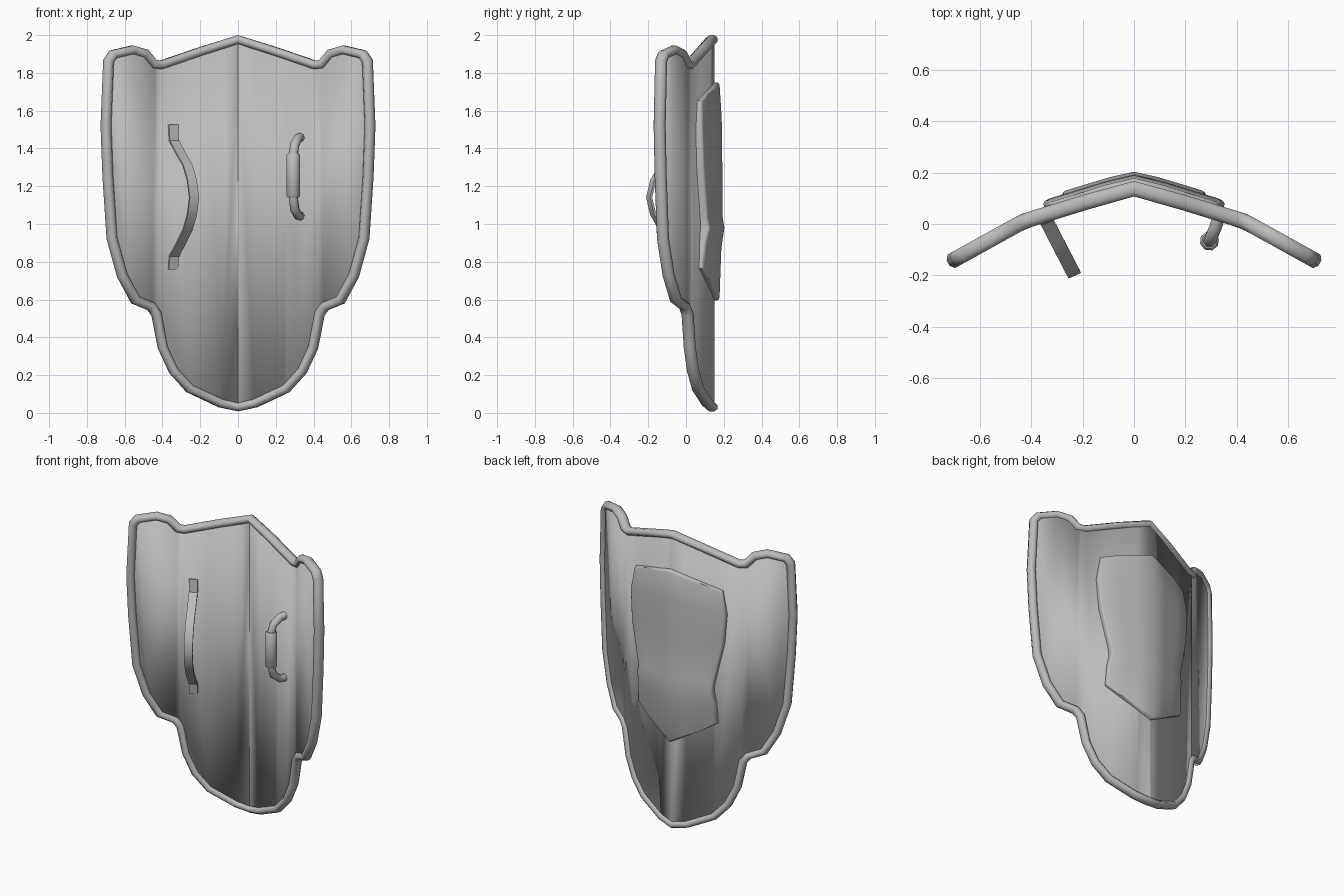
import bpy, bmesh, math
from mathutils import Vector

if "Cube" in bpy.data.objects:
    bpy.data.objects.remove(bpy.data.objects["Cube"])

grey = bpy.data.materials.new("steel grey")
grey.use_nodes = True
COLOUR = (0.5, 0.5, 0.5, 1)
grey.diffuse_color = COLOUR
grey.node_tree.nodes["Principled BSDF"].inputs["Base Color"].default_value = COLOUR

# Depth of the folded shield at distance |x| from its centre line
BEND = [(0, 0.137), (0.09, 0.115), (0.43, 0.01), (0.8, -0.195)]


def depth(x):
    x = abs(x)
    for (a, ya), (b, yb) in zip(BEND, BEND[1:]):
        if x <= b:
            return ya + (yb - ya) * (x - a) / (b - a)
    return BEND[-1][1]


def on_shield(x, z, out=0.0):
    """Point on the folded surface, pushed toward the back by out."""
    slope = (depth(x + 0.03) - depth(x - 0.03)) / 0.06
    n = Vector((-slope, 1, 0)).normalized()
    return Vector((x, depth(x), z)) + n * out


def finish(name, bm, angle=40):
    bmesh.ops.recalc_face_normals(bm, faces=bm.faces)
    mesh = bpy.data.meshes.new(name)
    bm.to_mesh(mesh)
    bm.free()
    ob = bpy.data.objects.new(name, mesh)
    bpy.context.collection.objects.link(ob)
    mesh.materials.append(grey)
    bpy.ops.object.select_all(action="DESELECT")
    ob.select_set(True)
    bpy.context.view_layer.objects.active = ob
    bpy.ops.object.shade_smooth_by_angle(angle=math.radians(angle))
    return ob


def loft(name, rings, closed_rows=False, closed_ring=True, caps=True, angle=40):
    """Skin a list of equal-length rings of points."""
    bm = bmesh.new()
    vs = [[bm.verts.new(p) for p in r] for r in rings]
    n = len(vs[0])
    for i in range(len(vs) if closed_rows else len(vs) - 1):
        a, b = vs[i], vs[(i + 1) % len(vs)]
        for j in range(n if closed_ring else n - 1):
            k = (j + 1) % n
            bm.faces.new((a[j], a[k], b[k], b[j]))
    if caps and not closed_rows:
        bm.faces.new(vs[0])
        bm.faces.new(vs[-1])
    return finish(name, bm, angle)


# Outer outline of the left half, from top centre to bottom centre
HALF = [(0, 2.0), (0.2, 1.937), (0.41, 1.865), (0.435, 1.868), (0.48, 1.922),
        (0.56, 1.945), (0.675, 1.918), (0.708, 1.87), (0.722, 1.52), (0.712, 1.25),
        (0.69, 0.92), (0.635, 0.72), (0.56, 0.58), (0.475, 0.545), (0.453, 0.515),
        (0.42, 0.34), (0.36, 0.21), (0.27, 0.11), (0.1, 0.03), (0, 0.008)]
OUTLINE = HALF + [(-x, z) for x, z in HALF[-2:0:-1]]


def inset(points, dist):
    """Move a clockwise outline inward with mitred corners."""
    result = []
    for i, p in enumerate(points):
        p = Vector(p)
        d0 = (p - Vector(points[i - 1])).normalized()
        d1 = (Vector(points[(i + 1) % len(points)]) - p).normalized()
        n0, n1 = Vector((d0.y, -d0.x)), Vector((d1.y, -d1.x))
        result.append(p + (n0 + n1) * dist / (1 + n0.dot(n1)))
    return result


# Rounded rim: the profile is (inward distance, thickness offset)
PROFILE = [(0, -0.012), (0.012, -0.03), (0.032, -0.03), (0.045, -0.014),
           (0.045, 0.014), (0.032, 0.03), (0.012, 0.03), (0, 0.012)]
rings = [[on_shield(p.x, p.y, v) for p in inset(OUTLINE, u)] for u, v in PROFILE]
loft("rim", rings, closed_rows=True, angle=60)

# Folded panel, sliced into upright strips
bm = bmesh.new()
bm.faces.new([bm.verts.new((p.x, 0, p.y)) for p in inset(OUTLINE, 0.025)])
for x in (-0.6, -0.43, -0.26, -0.09, 0, 0.09, 0.26, 0.43, 0.6):
    bmesh.ops.bisect_plane(bm, geom=bm.verts[:] + bm.edges[:] + bm.faces[:],
                           plane_co=(x, 0, 0), plane_no=(1, 0, 0))
for v in bm.verts:
    v.co = on_shield(v.co.x, v.co.z)
panel = finish("panel", bm)
solid = panel.modifiers.new("thickness", "SOLIDIFY")
solid.thickness, solid.offset = 0.03, 0

# Raised back plate: rows of half width, edge height, centre height, lift
ROWS = [(0.315, 1.655, 1.75, 0.040), (0.34, 1.5, 1.56, 0.052),
        (0.325, 1.3, 1.32, 0.055), (0.265, 1.03, 1.05, 0.055),
        (0.26, 0.98, 0.98, 0.066), (0.275, 0.9, 0.87, 0.050),
        (0.285, 0.765, 0.595, 0.040)]
STEPS = (-1, -0.65, -0.3, 0, 0.3, 0.65, 1)
bm = bmesh.new()
layers = []
for lifted in (0, 1):
    layers.append([[bm.verts.new(on_shield(s * w, zc + (ze - zc) * abs(s),
                                           lift if lifted else 0.0))
                    for s in STEPS] for w, ze, zc, lift in ROWS])
for grid in layers:
    for a, b in zip(grid, grid[1:]):
        for j in range(len(STEPS) - 1):
            bm.faces.new((a[j], a[j + 1], b[j + 1], b[j]))


def border(g):
    return (g[0][:-1] + [r[-1] for r in g[:-1]] + g[-1][:0:-1]
            + [r[0] for r in g[:0:-1]])


low, high = border(layers[0]), border(layers[1])
for i in range(len(low)):
    bm.faces.new((low[i - 1], low[i], high[i], high[i - 1]))
edge = [bm.edges.get((high[i - 1], high[i])) for i in range(len(high))]
bmesh.ops.bevel(bm, geom=edge, offset=0.014, segments=2, profile=0.5, affect="EDGES")
finish("back_plate", bm, 50)

# Flat arm strap: height and distance away from the panel
STRAP = [(1.525, 0), (1.44, 0.01), (1.37, 0.09), (1.31, 0.165), (1.23, 0.215),
         (1.14, 0.24), (1.05, 0.215), (0.97, 0.165), (0.9, 0.09), (0.83, 0.01), (0.76, 0)]
across = Vector((0.9, 0.4, 0)) * 0.027
away = Vector((0.46, -0.89, 0))
base = Vector((-0.343, 0.018, 0))
strap_rings = []
for i, (z, d) in enumerate(STRAP):
    z0, d0 = STRAP[max(i - 1, 0)]
    z1, d1 = STRAP[min(i + 1, len(STRAP) - 1)]
    along = (Vector((0, 0, z1 - z0)) + away * (d1 - d0)).normalized()
    thick = along.cross(across).normalized() * 0.006
    c = base + away * d + Vector((0, 0, z))
    strap_rings.append([c - across - thick, c + across - thick,
                        c + across + thick, c - across + thick])
loft("arm_strap", strap_rings)


def tube(name, path, radii, sides=8):
    rings = []
    pts = [Vector(p) for p in path]
    for i, (p, r) in enumerate(zip(pts, radii)):
        t = (pts[min(i + 1, len(pts) - 1)] - pts[max(i - 1, 0)]).normalized()
        u = t.cross(Vector((1, 0.3, 0))).normalized()
        w = t.cross(u)
        rings.append([p + (u * math.cos(a) + w * math.sin(a)) * r for a in
                      [math.tau * k / sides for k in range(sides)]])
    loft(name, rings, angle=50)


# Hand grip: bent bar with a thicker sleeve
tube("grip_bar", [(0.335, 0.05, 1.46), (0.318, -0.01, 1.455), (0.3, -0.052, 1.42),
                  (0.293, -0.066, 1.37), (0.293, -0.066, 1.14), (0.3, -0.052, 1.08),
                  (0.318, -0.01, 1.045), (0.335, 0.05, 1.04)], [0.025] * 8)
tube("grip_sleeve", [(0.293, -0.066, z) for z in (1.14, 1.15, 1.365, 1.375)],
     [0.03, 0.038, 0.038, 0.03])
